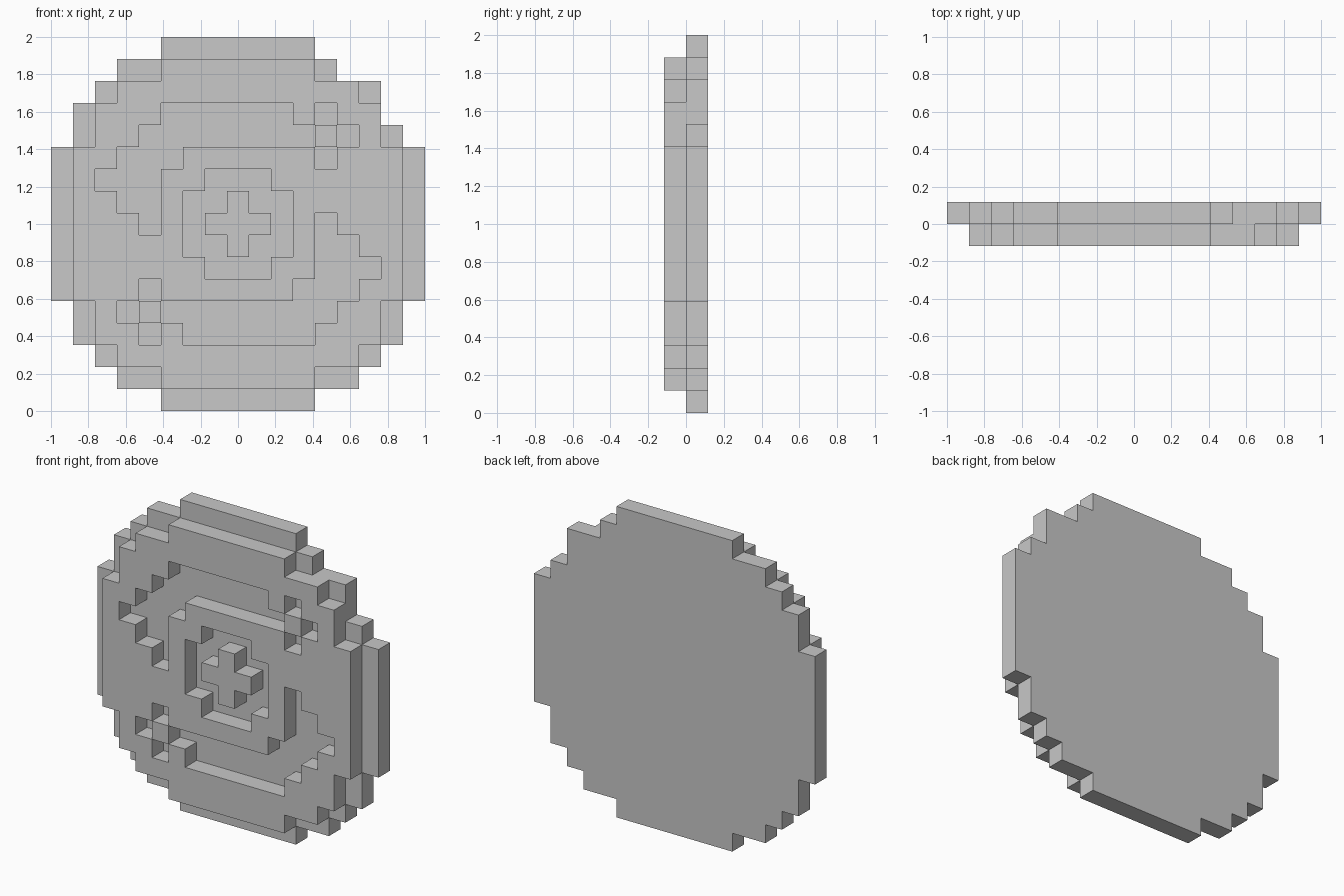
import bpy, bmesh, math
from mathutils import Vector

cube = bpy.data.objects.get("Cube")
if cube:
    bpy.data.objects.remove(cube, do_unlink=True)

N = 17             # blocks across the disc
S = 2 / N          # block size

grey = bpy.data.materials.new("light grey")
grey.use_nodes = True
colour = (0.578, 0.578, 0.578, 1)
grey.diffuse_color = colour
grey.node_tree.nodes["Principled BSDF"].inputs["Base Color"].default_value = colour


def cells(spans):
    """Set of (column, row) from (row, first column, last column); rows count down."""
    return {(c, r) for r, a, b in spans for c in range(a, b + 1)}


def turned(group):
    """The same cells after half a turn about the centre."""
    return {(N - 1 - c, N - 1 - r) for c, r in group}


def mirrored_rows(group):
    return group | {(c, N - 1 - r) for c, r in group}


# Back disc, with a few uneven steps at the upper right
band = [(r, 0, 16) for r in range(5, 12)]
back = mirrored_rows(cells([(0, 5, 11), (1, 3, 13), (2, 2, 14), (3, 1, 15), (4, 1, 15)]))
back |= cells(band)
back -= {(13, 1), (15, 3)}

# Raised front disc, one step smaller
front = mirrored_rows(cells([(1, 5, 11), (2, 3, 13), (3, 2, 14), (4, 2, 14)]))
front |= cells([(r, a + 1, b - 1) for r, a, b in band])

# Sunken curl with a diamond tip, repeated by a half turn
curl = cells([(3, 5, 10), (4, 4, 11), (5, 3, 5), (6, 2, 4), (7, 3, 4), (8, 4, 4)])
curl |= {(12, 3), (13, 4), (12, 5)}
# Sunken centre around a raised cross
centre = mirrored_rows(cells([(6, 7, 9), (7, 6, 10), (8, 6, 10)]))
cross = mirrored_rows(cells([(7, 8, 8), (8, 7, 9)]))
front -= curl | turned(curl) | (centre - cross)

# Blocks as (column, layer, height); layer 0 is the front
blocks = {(c, 0, N - 1 - r) for c, r in front} | {(c, 1, N - 1 - r) for c, r in back}


def build(name, blocks):
    """One closed skin around all the blocks."""
    bm = bmesh.new()
    verts = {}

    def corner(p):
        key = tuple(round(v) for v in p)
        if key not in verts:
            x, y, z = key
            verts[key] = bm.verts.new((x * S - 1, (y - 1) * S, z * S))
        return verts[key]

    for block in sorted(blocks):
        for axis in range(3):
            for side in (0, 1):
                step = [0, 0, 0]
                step[axis] = 2 * side - 1
                if tuple(b + s for b, s in zip(block, step)) in blocks:
                    continue
                u, v = Vector((0, 0, 0)), Vector((0, 0, 0))
                u[(axis + 1) % 3] = v[(axis + 2) % 3] = 1
                p = Vector(block)
                p[axis] += side
                ring = [p, p + u, p + u + v, p + v]
                bm.faces.new([corner(q) for q in (ring if side else ring[::-1])])
    # Merge flat neighbours into large faces
    bmesh.ops.dissolve_limit(bm, angle_limit=math.radians(1),
                             verts=bm.verts[:], edges=bm.edges[:])
    mesh = bpy.data.meshes.new(name)
    bm.to_mesh(mesh)
    bm.free()
    mesh.materials.append(grey)
    obj = bpy.data.objects.new(name, mesh)
    bpy.context.collection.objects.link(obj)


build("carved_disc", blocks)
